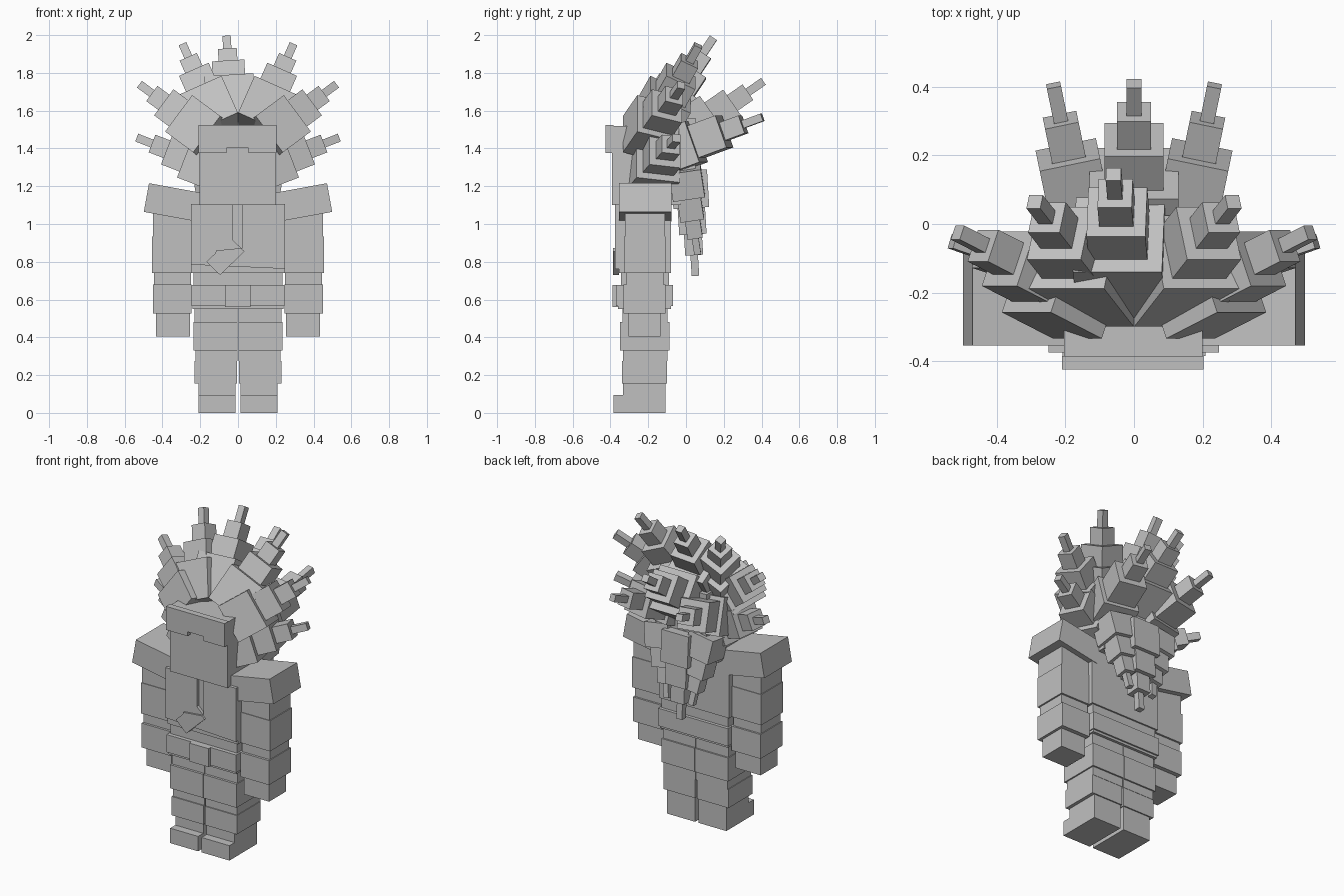
import bpy, bmesh
from mathutils import Vector, Matrix

grey = bpy.data.materials.new("plain grey")
grey.diffuse_color = (0.53, 0.53, 0.53, 1)


def finish(name, bm):
    bmesh.ops.recalc_face_normals(bm, faces=bm.faces)
    me = bpy.data.meshes.new(name)
    bm.to_mesh(me)
    bm.free()
    me.materials.append(grey)
    ob = bpy.data.objects.new(name, me)
    bpy.context.collection.objects.link(ob)
    return ob


def add_box(bm, x, y, z, m=Matrix()):
    size = Matrix.Diagonal((x[1] - x[0], y[1] - y[0], z[1] - z[0], 1))
    mid = Matrix.Translation((sum(x) / 2, sum(y) / 2, sum(z) / 2))
    bmesh.ops.create_cube(bm, size=1, matrix=m @ mid @ size)


def box(name, x, y, z, m=Matrix()):
    bm = bmesh.new()
    add_box(bm, x, y, z, m)
    return finish(name, bm)


def pair(name, x, y, z):
    box(name + "_right", x, y, z)
    box(name + "_left", (-x[1], -x[0]), y, z)


def plate(name, pts, y0, y1):
    # flat outline in x, z pushed from y0 to y1
    bm = bmesh.new()
    f = bm.faces.new([bm.verts.new((x, y0, z)) for x, z in pts])
    g = bmesh.ops.extrude_face_region(bm, geom=[f])["geom"]
    bmesh.ops.translate(bm, vec=(0, y1 - y0, 0),
                        verts=[v for v in g if isinstance(v, bmesh.types.BMVert)])
    return finish(name, bm)


def spike(name, tip, direction, widths, lengths, ref=(0, -1, 0)):
    # stepped lock of hair: nested square blocks from tip back to root
    d = Vector(direction).normalized()
    side = d.cross(Vector(ref)).normalized()
    up = d.cross(side)
    m = Matrix((side, up, d)).transposed().to_4x4()
    m.translation = Vector(tip)
    bm = bmesh.new()
    t = 0
    for w, l in zip(widths, lengths):
        add_box(bm, (-w / 2, w / 2), (-w / 2, w / 2), (t - l, t), m)
        t -= l
    return finish(name, bm)


# boots and legs
pair("boot_toe", (0.012, 0.209), (-0.385, -0.108), (0, 0.095))
pair("boot_upper", (0.012, 0.209), (-0.333, -0.108), (0.095, 0.155))
pair("shin", (0.006, 0.23), (-0.34, -0.1), (0.155, 0.275))
pair("knee", (0.003, 0.226), (-0.333, -0.098), (0.275, 0.33))
pair("thigh", (0.002, 0.235), (-0.35, -0.088), (0.33, 0.48))
pair("upper_thigh", (0.002, 0.23), (-0.335, -0.098), (0.48, 0.57))

# torso and belt
box("coat_hem", (-0.24, 0.24), (-0.36, -0.08), (0.55, 0.58))
box("belt", (-0.246, 0.246), (-0.37, -0.07), (0.565, 0.677))
box("buckle", (-0.07, 0.065), (-0.39, -0.36), (0.56, 0.677))
box("waist", (-0.235, 0.235), (-0.345, -0.09), (0.67, 0.75))
box("chest", (-0.248, 0.248), (-0.355, -0.08), (0.74, 1.105))

# open coat front with a slit, and a folded corner
plate("coat_front", [(-0.25, 1.105), (-0.028, 1.105), (-0.028, 0.915), (0.02, 0.87),
                     (0.02, 1.105), (0.248, 1.105), (0.248, 0.763), (-0.25, 0.785)],
      -0.375, -0.35)
plate("folded_corner", [(-0.168, 0.8), (-0.12, 0.845), (-0.115, 0.86), (0.015, 0.872),
                        (0.035, 0.855), (-0.095, 0.73)], -0.387, -0.355)

# arms
pair("upper_arm", (0.25, 0.45), (-0.323, -0.112), (0.935, 1.1))
pair("elbow", (0.25, 0.455), (-0.327, -0.108), (0.74, 0.935))
pair("lower_sleeve", (0.25, 0.445), (-0.315, -0.12), (0.675, 0.74))
pair("cuff", (0.247, 0.45), (-0.33, -0.108), (0.525, 0.68))
pair("hand", (0.255, 0.433), (-0.305, -0.135), (0.405, 0.53))

# sloped shoulder pads
for s, word in ((1, "right"), (-1, "left")):
    m = Matrix.Translation((s * 0.485, 0, 1.14)) @ Matrix.Rotation(-s * 0.18, 4, 'Y')
    xs = (-0.29, 0) if s > 0 else (0, 0.29)
    box("shoulder_pad_" + word, xs, (-0.355, -0.077), (-0.077, 0.077), m)

# head and brow band with a notch in the middle
box("head", (-0.205, 0.2), (-0.392, -0.03), (1.1, 1.52))
plate("brow_band", [(-0.21, 1.525), (0.203, 1.525), (0.203, 1.375), (0.055, 1.375),
                    (0.055, 1.403), (-0.06, 1.403), (-0.06, 1.375), (-0.21, 1.375)],
      -0.425, -0.385)

# hair core behind the head
box("hair_core", (-0.18, 0.18), (-0.15, 0.05), (1.22, 1.56))

# fan of hair around the head
W = (0.044, 0.1, 0.172, 0.26)
spike("hair_top", (-0.06, 0.145, 1.985), (-0.05, 0.55, 0.83), W, (0.1, 0.1, 0.12, 0.25))
WS = (0.044, 0.1, 0.172, 0.24)
UP = (0, 0, 1)
for s, word in ((1, "right"), (-1, "left")):
    spike("hair_upper_" + word, (s * 0.29, 0.065, 1.945), (s * 0.36, 0.46, 0.81),
          WS, (0.1, 0.1, 0.12, 0.24))
    spike("hair_middle_" + word, (s * 0.515, -0.025, 1.735), (s * 0.74, 0.38, 0.55),
          WS, (0.1, 0.1, 0.12, 0.2))
    spike("hair_lower_" + word, (s * 0.53, -0.05, 1.455), (s * 0.88, 0.3, 0.34),
          WS, (0.1, 0.1, 0.12, 0.16))
    # swept back and hanging locks
    spike("hair_back_" + word, (s * 0.235, 0.405, 1.565), (s * 0.19, 0.92, 0.34),
          (0.042, 0.1, 0.18, 0.23), (0.11, 0.11, 0.16, 0.18), UP)
    spike("hair_hanging_" + word, (s * 0.085, 0.062, 0.84), (-s * 0.16, 0.15, -0.98),
          (0.036, 0.08, 0.125, 0.17), (0.09, 0.1, 0.12, 0.15))
spike("hair_back_centre", (0, 0.41, 1.755), (0, 0.82, 0.57), W, (0.1, 0.1, 0.12, 0.26), UP)
spike("hair_hanging_centre", (0, 0.05, 0.725), (0, 0.06, -0.99),
      (0.04, 0.095, 0.145, 0.19), (0.11, 0.11, 0.14, 0.2))
